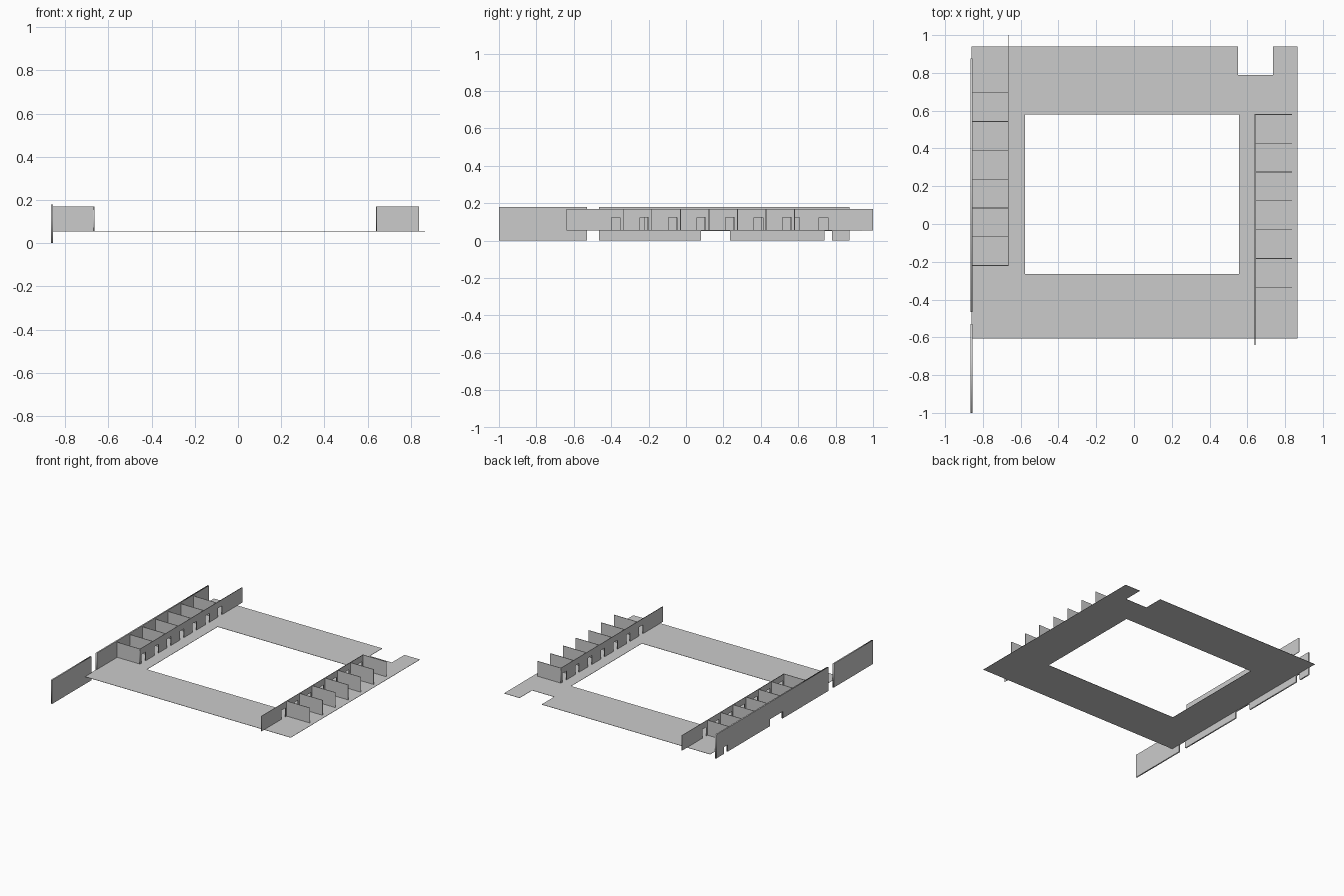
import bpy
from mathutils import Matrix

if "Cube" in bpy.data.objects:
    bpy.data.objects.remove(bpy.data.objects["Cube"])

FLOOR, TOP, DOOR_TOP = 0.055, 0.17, 0.123
THIN = 0.004
STEP = 0.1525

# maps a flat profile (u, v) onto the y-z plane, thickness along x
UPRIGHT = Matrix(((0, 0, 1, 0), (1, 0, 0, 0), (0, 1, 0, 0), (0, 0, 0, 1)))


def plate(name, loops, thick, matrix):
    """Filled 2D outline (inner loops become holes), extruded evenly both ways."""
    cu = bpy.data.curves.new(name, 'CURVE')
    cu.dimensions = '2D'
    cu.fill_mode = 'BOTH'
    cu.extrude = thick / 2
    for pts in loops:
        sp = cu.splines.new('POLY')
        sp.points.add(len(pts) - 1)
        for p, (u, v) in zip(sp.points, pts):
            p.co = (u, v, 0, 1)
        sp.use_cyclic_u = True
    ob = bpy.data.objects.new(name, cu)
    bpy.context.collection.objects.link(ob)
    bpy.ops.object.select_all(action='DESELECT')
    ob.select_set(True)
    bpy.context.view_layer.objects.active = ob
    bpy.ops.object.convert(target='MESH')
    ob = bpy.context.view_layer.objects.active
    ob.name = name
    ob.data.transform(matrix)
    return ob


def rect(x0, y0, x1, y1):
    return [(x0, y0), (x1, y0), (x1, y1), (x0, y1)]


def notched(y0, y1, z0, z1, openings, head):
    """Wall elevation with openings cut up from its bottom edge."""
    pts = [(y0, z0)]
    for a, b in openings:
        pts += [(a, z0), (a, head), (b, head), (b, z0)]
    return pts + [(y1, z0), (y1, z1), (y0, z1)]


# floor ring with a corner notch and a central courtyard
floor_outline = [(-0.86, -0.605), (0.865, -0.605), (0.865, 0.94), (0.735, 0.94),
                 (0.735, 0.79), (0.55, 0.79), (0.55, 0.94), (-0.86, 0.94)]
plate("floor", [floor_outline, rect(-0.577, -0.265, 0.555, 0.58)], 0.002,
      Matrix.Translation((0, 0, FLOOR)))

# outer wall: two lengths with a gap between them
side = Matrix.Translation((-0.861, 0, 0)) @ UPRIGHT
plate("outer_wall_long",
      [notched(-0.465, 0.875, 0, 0.18, [(0.08, 0.235), (0.74, 0.78)], 0.052)], 0.01, side)
plate("outer_wall_short", [rect(-1.0, 0, -0.53, 0.18)], 0.01, side)

# two rows of rooms, the right row being the left one turned half a circle
ring_turn = (Matrix.Translation((-0.0125, 0.18, 0)) @ Matrix.Rotation(3.14159265, 4, 'Z')
             @ Matrix.Translation((0.0125, -0.18, 0)))
for label, turn in (("left", Matrix.Identity(4)), ("right", ring_turn)):
    parts = [-0.22 + i * STEP for i in range(7)]
    doors = [(y + 0.017, y + 0.063) for y in parts]
    plate(label + "_corridor_wall", [notched(-0.222, 1.0, FLOOR, TOP, doors, DOOR_TOP)],
          THIN, turn @ Matrix.Translation((-0.666, 0, 0)) @ UPRIGHT)
    for i, y in enumerate(parts):
        bpy.ops.mesh.primitive_cube_add(size=1)
        ob = bpy.context.object
        ob.name = f"{label}_partition_{i + 1}"
        x0, x1 = -0.862, -0.666
        ob.data.transform(turn @ Matrix.Translation(((x0 + x1) / 2, y, (FLOOR + TOP) / 2))
                          @ Matrix.Diagonal((x1 - x0, THIN, TOP - FLOOR, 1)))
